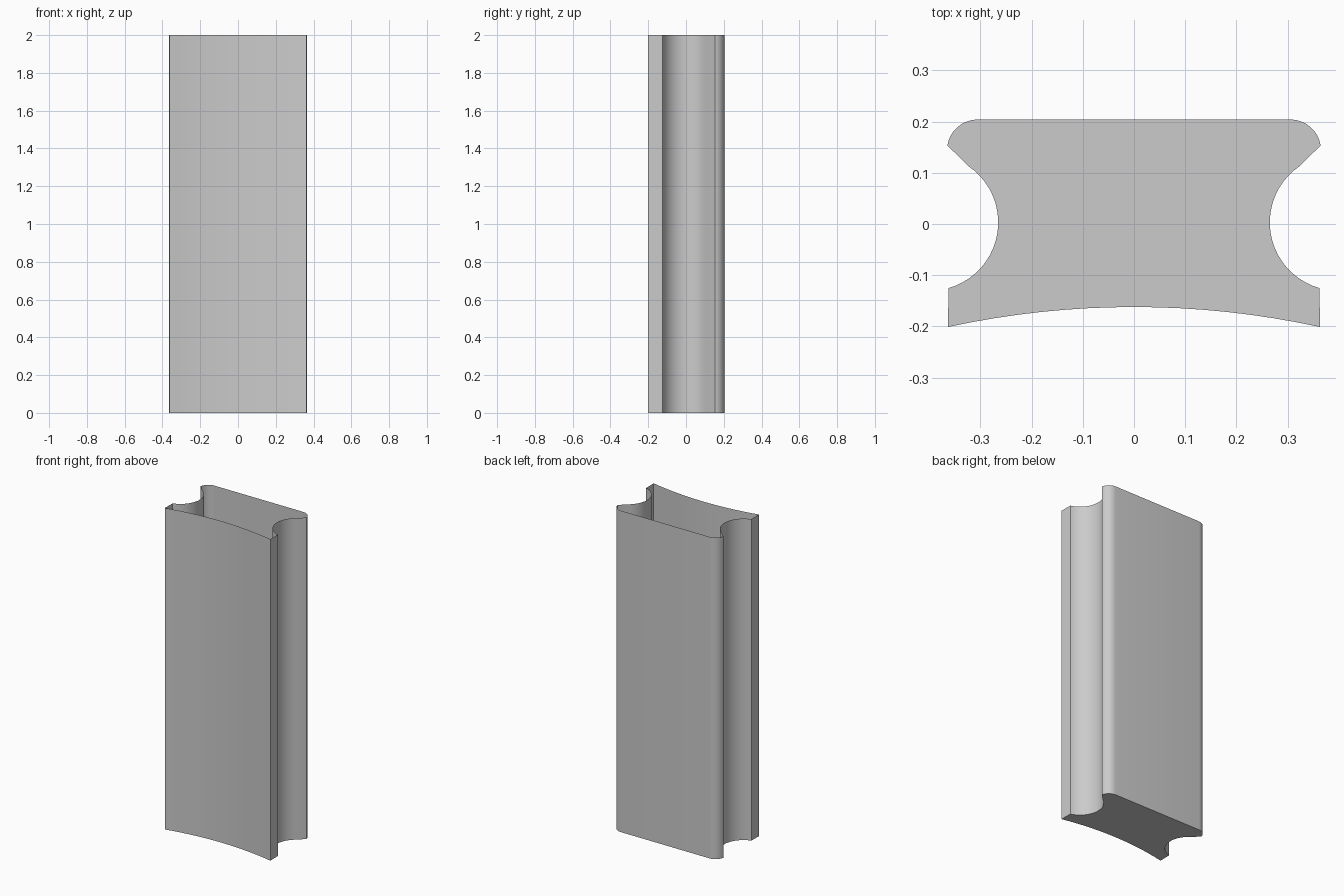
import bpy, bmesh
from math import radians, sin, cos, asin, atan2, hypot

cube = bpy.data.objects.get("Cube")
if cube:
    bpy.data.objects.remove(cube, do_unlink=True)

HEIGHT = 2.0


def arc(cx, cy, r, a0, a1, steps):
    """Points along a circular arc, angles in radians."""
    return [(cx + r * cos(a0 + (a1 - a0) * i / steps),
             cy + r * sin(a0 + (a1 - a0) * i / steps)) for i in range(steps + 1)]


# Half profile on the +x side, from the front centre round to the back
half_width, sag, front_y = 0.363, 0.039, -0.162
front_r = (half_width ** 2 + sag ** 2) / (2 * sag)
swing = asin(half_width / front_r)
profile = arc(0, front_y - front_r, front_r, radians(90), radians(90) - swing, 8)

# Round side channel
channel_x, channel_y, channel_r = 0.398, 0.003, 0.133
start = atan2(-0.128, -0.036)
end = atan2(0.112, -0.075)
profile += arc(channel_x, channel_y, channel_r, start, end - radians(360), 20)

# Rounded back corner
profile += arc(0.305, 0.144, 0.06, radians(9), radians(90), 8)

# Mirror to the full outline, skipping the shared centre point
outline = profile + [(-x, y) for x, y in reversed(profile[1:])]

# Open-topped shell with a closed bottom
bm = bmesh.new()
lower = [bm.verts.new((x, y, 0)) for x, y in outline]
upper = [bm.verts.new((x, y, HEIGHT)) for x, y in outline]
count = len(outline)
for i in range(count):
    j = (i + 1) % count
    bm.faces.new((lower[i], lower[j], upper[j], upper[i]))
bm.faces.new(lower[::-1])
mesh = bpy.data.meshes.new("channelled_shell")
bm.to_mesh(mesh)
bm.free()

shell = bpy.data.objects.new("channelled_shell", mesh)
bpy.context.collection.objects.link(shell)

# Plain grey finish
grey = bpy.data.materials.new("plain_grey")
grey.use_nodes = True
colour = (0.6, 0.6, 0.6, 1)
grey.diffuse_color = colour
grey.node_tree.nodes["Principled BSDF"].inputs["Base Color"].default_value = colour
mesh.materials.append(grey)

bpy.ops.object.select_all(action="DESELECT")
shell.select_set(True)
bpy.context.view_layer.objects.active = shell
bpy.ops.object.shade_smooth_by_angle(angle=radians(30))
